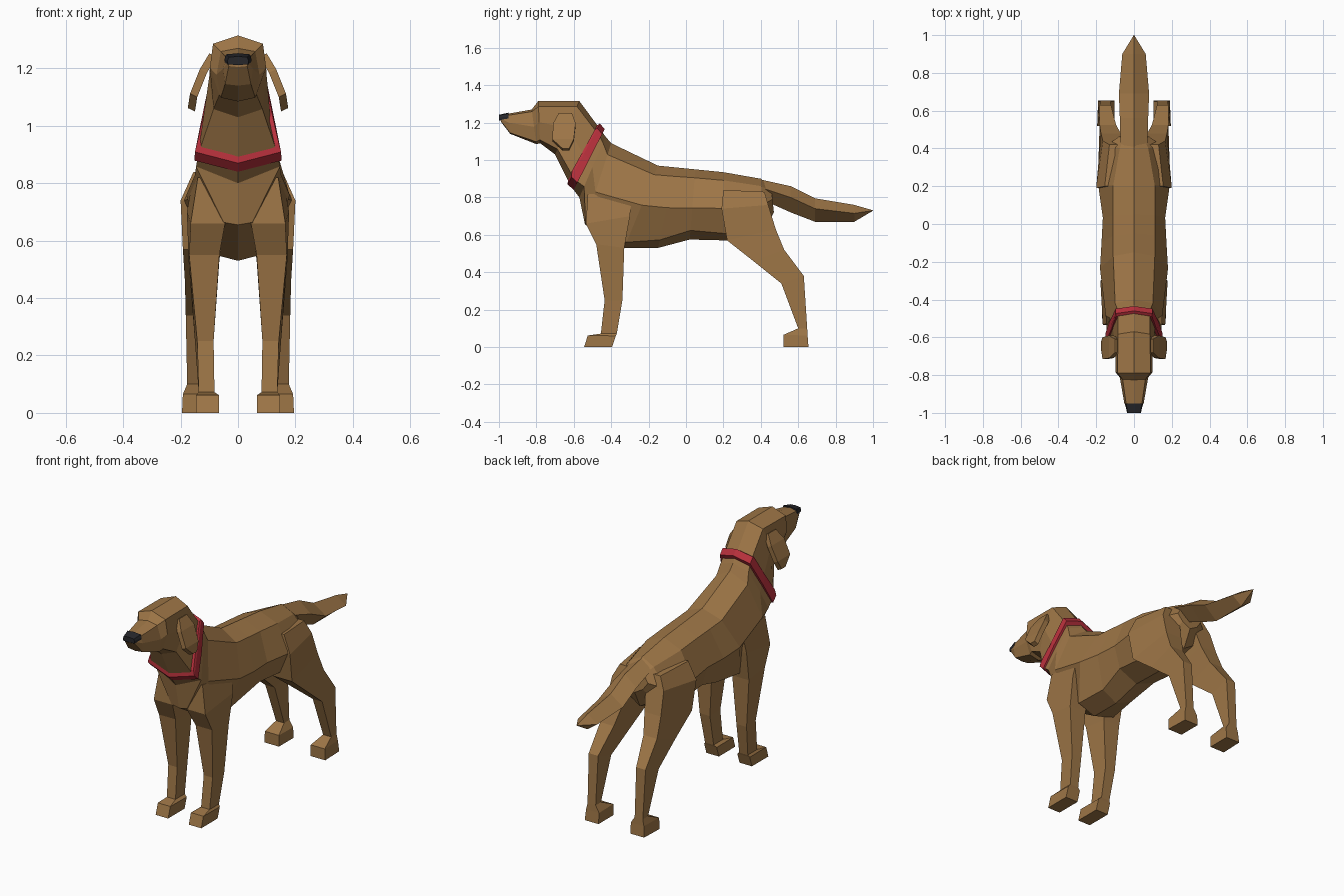
import bpy, bmesh


def material(name, rgb):
    m = bpy.data.materials.new(name)
    m.diffuse_color = (*rgb, 1)
    return m


FUR = material("brown fur", (0.34, 0.18, 0.062))
RED = material("red collar", (0.48, 0.030, 0.045))
BLACK = material("black nose", (0.02, 0.02, 0.024))


def loft(name, rings, mat):
    """Skin equal-sized point rings, cap both ends, flat shaded."""
    bm = bmesh.new()
    loops = [[bm.verts.new(p) for p in r] for r in rings]
    n = len(loops[0])
    for a, b in zip(loops, loops[1:]):
        for i in range(n):
            j = (i + 1) % n
            bm.faces.new((a[i], a[j], b[j], b[i]))
    bm.faces.new(loops[0])
    bm.faces.new(loops[-1])
    bmesh.ops.remove_doubles(bm, verts=bm.verts, dist=0.0005)
    bmesh.ops.recalc_face_normals(bm, faces=bm.faces)
    me = bpy.data.meshes.new(name)
    bm.to_mesh(me)
    bm.free()
    me.materials.append(mat)
    ob = bpy.data.objects.new(name, me)
    bpy.context.collection.objects.link(ob)
    return ob


def section(yt, zt, yb, zb, wu, wm, wl, fu, fm, fl):
    """Symmetric 8-point section between a top and a bottom point:
    half-widths w at fractions f of the way down."""
    def at(x, f):
        return (x, yt + (yb - yt) * f, zt + (zb - zt) * f)
    half = [(wu, fu), (wm, fm), (wl, fl)]
    return ([at(0, 0)] + [at(w, f) for w, f in half] + [at(0, 1)]
            + [at(-w, f) for w, f in reversed(half)])


# torso, from the collar back to the rump
loft("torso", [section(*r) for r in (
    (-0.455, 1.16, -0.615, 0.86, .085, .115, .140, .08, .50, .88),
    (-0.43, 1.125, -0.57, 0.80, .09, .125, .146, .10, .50, .82),
    (-0.40, 1.09, -0.54, 0.655, .10, .150, .05, .14, .60, .98),
    (-0.15, 0.97, -0.33, 0.53, .11, .180, .12, .11, .48, .93),
    (-0.05, 0.96, -0.15, 0.53, .11, .172, .10, .11, .50, .90),
    (0.05, 0.95, 0.02, 0.575, .11, .165, .12, .12, .55, .87),
    (0.20, 0.935, 0.22, 0.57, .11, .190, .12, .12, .53, .90),
    (0.40, 0.90, 0.42, 0.62, .075, .155, .09, .14, .50, .80),
    (0.455, 0.86, 0.47, 0.72, .05, .080, .05, .20, .50, .80),
)], FUR)

# neck, skull and muzzle
loft("head", [section(*r) for r in (
    (-0.455, 1.16, -0.615, 0.86, .085, .115, .140, .08, .50, .88),
    (-0.57, 1.315, -0.70, 1.03, .085, .100, .085, .10, .50, .90),
    (-0.79, 1.315, -0.78, 1.09, .087, .098, .065, .13, .50, .92),
    (-0.825, 1.27, -0.80, 1.085, .060, .075, .060, .06, .50, .93),
    (-0.95, 1.248, -0.94, 1.14, .042, .052, .045, .08, .45, .95),
    (-0.992, 1.235, -0.99, 1.205, .032, .036, .032, .10, .50, .90),
)], FUR)

# nose cap
loft("nose", [section(*r) for r in (
    (-0.95, 1.253, -0.95, 1.212, .042, .047, .045, .10, .50, .95),
    (-1.00, 1.242, -1.00, 1.212, .032, .037, .035, .10, .50, .95),
)], BLACK)

# tilted collar band
loft("collar", [section(*r) for r in (
    (-0.475, 1.185, -0.63, 0.905, .095, .118, .142, .08, .50, .87),
    (-0.460, 1.195, -0.633, 0.87, .097, .125, .150, .08, .50, .88),
    (-0.435, 1.165, -0.60, 0.84, .097, .130, .152, .08, .50, .88),
)], RED)

# tail: diamond sections (y, side height, top, bottom, half-width)
loft("tail", [[(0, y, t), (w, y, m), (0, y, b), (-w, y, m)]
              for y, m, t, b, w in (
    (0.38, .86, .90, .80, .07),
    (0.56, .80, .86, .72, .075),
    (0.69, .74, .795, .67, .08),
    (0.90, .715, .76, .67, .062),
    (1.00, .73, .731, .729, .001))], FUR)

# leg sections: inner x, outer x front/back, front y z, back y z
FRONT = (
    (.05, .140, .160, -.525, .82, -.29, .80),
    (.045, .165, .178, -.535, .66, -.30, .70),
    (.065, .170, .172, -.48, .55, -.33, .53),
    (.085, .142, .150, -.435, .25, -.34, .25),
    (.082, .137, .137, -.455, .072, -.37, .072),
    (.066, .146, .146, -.525, .062, -.375, .06),
    (.066, .146, .146, -.545, 0, -.395, 0))
HIND = (
    (.05, .155, .130, .20, .84, .42, .83),
    (.05, .200, .165, .19, .74, .44, .76),
    (.07, .192, .175, .22, .57, .48, .63),
    (.095, .185, .182, .36, .46, .525, .52),
    (.122, .182, .182, .51, .34, .63, .38),
    (.125, .177, .177, .60, .10, .648, .10),
    (.102, .192, .185, .52, .065, .65, .062),
    (.102, .195, .190, .52, 0, .655, 0))

for side, s in (("left", 1), ("right", -1)):
    for kind, table in (("front_leg", FRONT), ("hind_leg", HIND)):
        loft(f"{kind}_{side}", [
            [(s * xi, yf, zf), (s * xf, yf, zf), (s * xb, yb, zb), (s * xi, yb, zb)]
            for xi, xf, xb, yf, zf, yb, zb in table], FUR)
    # hanging ear flap: inner x, outer x, front y, back y, z
    loft(f"ear_{side}", [
        [(s * xi, yf, z), (s * (xi + .025), yf, z + .012),
         (s * (xi + .025), yb, z + .012), (s * xi, yb, z)]
        for xi, yf, yb, z in (
            (.075, -.68, -.61, 1.24),
            (.108, -.71, -.59, 1.185),
            (.142, -.715, -.60, 1.10),
            (.150, -.66, -.625, 1.05))], FUR)
